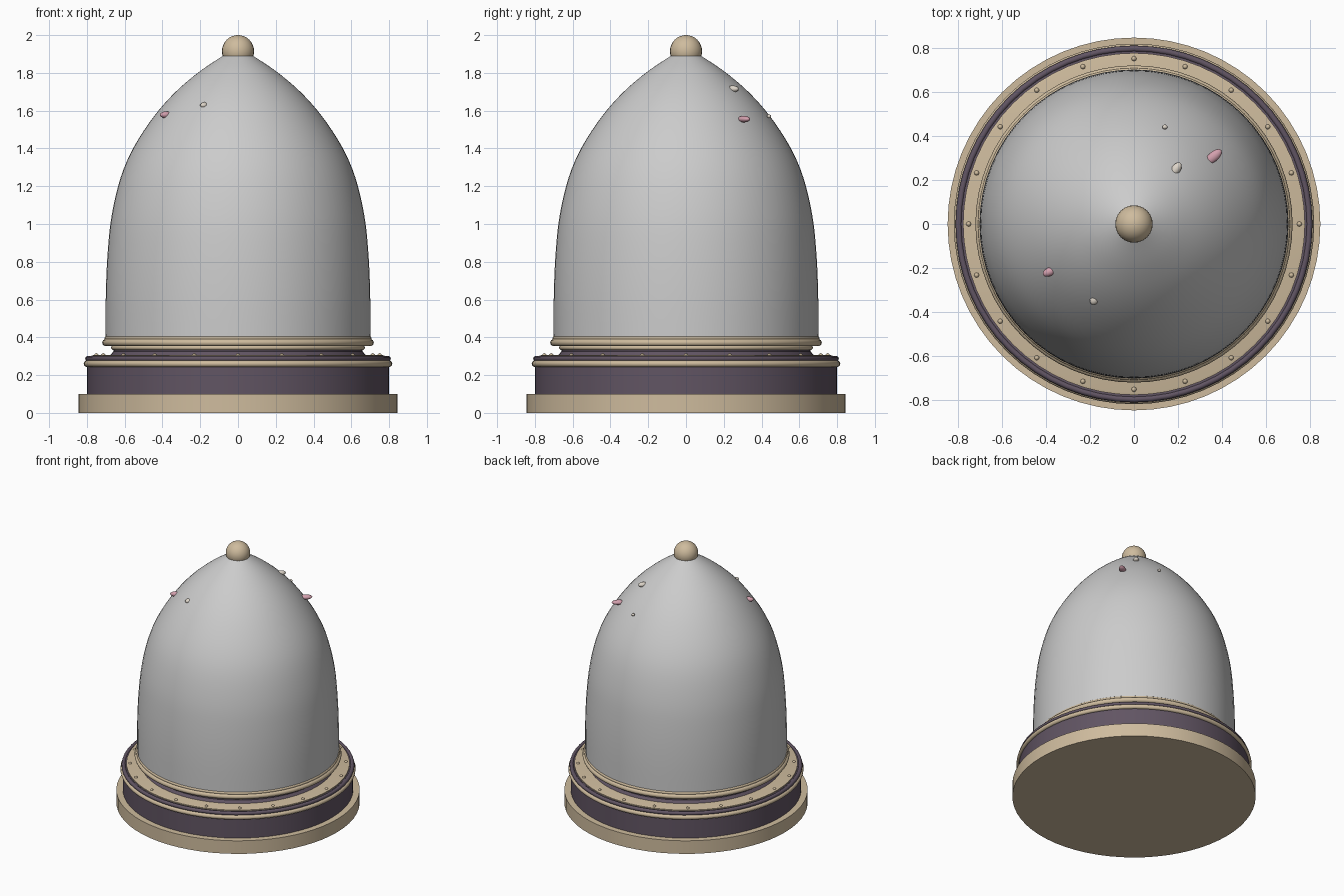
import bpy, math

if "Cube" in bpy.data.objects:
    bpy.data.objects.remove(bpy.data.objects["Cube"])

def mat(name, c):
    m = bpy.data.materials.new(name)
    m.diffuse_color = (*c, 1)
    m.use_nodes = True
    m.node_tree.nodes["Principled BSDF"].inputs["Base Color"].default_value = m.diffuse_color
    return m

CREAM = mat("cream", (0.62, 0.50, 0.34))
PLUM = mat("plum", (0.12, 0.09, 0.125))
PINK = mat("pink", (0.65, 0.35, 0.42))
IVORY = mat("ivory", (0.72, 0.66, 0.58))

def finish(o, name, m, angle=30):
    o.name = name
    if m:
        o.data.materials.append(m)
    bpy.ops.object.select_all(action='DESELECT')
    o.select_set(True)
    bpy.context.view_layer.objects.active = o
    if angle:
        bpy.ops.object.shade_smooth_by_angle(angle=math.radians(angle))
    return o

def lathe(name, prof, m=None, seg=64):
    """Spin an (r, z) profile about z and cap both ends."""
    n = len(prof)
    vs = [(r * math.cos(2 * math.pi * i / seg), r * math.sin(2 * math.pi * i / seg), z)
          for i in range(seg) for r, z in prof]
    fs = []
    for i in range(seg):
        a, b = i * n, (i + 1) % seg * n
        fs += [(a + k, b + k, b + k + 1, a + k + 1) for k in range(n - 1)]
    fs.append([i * n for i in reversed(range(seg))])
    fs.append([i * n + n - 1 for i in range(seg)])
    me = bpy.data.meshes.new(name)
    me.from_pydata(vs, [], fs)
    o = bpy.data.objects.new(name, me)
    bpy.context.collection.objects.link(o)
    return finish(o, name, m)

def ring(name, R, r, z, m):
    bpy.ops.mesh.primitive_torus_add(major_radius=R, minor_radius=r, location=(0, 0, z),
                                     major_segments=64, minor_segments=10)
    return finish(bpy.context.object, name, m, 60)

def ball(name, loc, scale, m, rot=(0, 0, 0), seg=12, rings=8):
    bpy.ops.mesh.primitive_uv_sphere_add(segments=seg, ring_count=rings, radius=1,
                                         location=loc, rotation=rot)
    o = bpy.context.object
    o.scale = scale
    return finish(o, name, m, 60)

def smooth(pts, steps=4):
    """Catmull-Rom through the points."""
    p = [pts[0]] + pts + [pts[-1]]
    out = []
    for i in range(1, len(p) - 2):
        for s in range(steps):
            t = s / steps
            out.append(tuple(0.5 * (2 * b + (c - a) * t + (2 * a - 5 * b + 4 * c - d) * t * t
                                    + (3 * b - a - 3 * c + d) * t ** 3)
                             for a, b, c, d in zip(*p[i - 1:i + 3])))
    return out + [pts[-1]]

# Stepped base
lathe("base_plinth", [(0.845, 0), (0.845, 0.10)], CREAM)
lathe("base_drum", [(0.80, 0.10), (0.80, 0.295)], PLUM)
ring("drum_lower_moulding", 0.80, 0.017, 0.26, CREAM)
ring("drum_upper_moulding", 0.795, 0.014, 0.287, PLUM)
lathe("base_top_plate", [(0.775, 0.28), (0.775, 0.303), (0.765, 0.306)], CREAM)
for i in range(20):
    a = i * math.pi / 10
    ball("rim_bead", (0.75 * math.cos(a), 0.75 * math.sin(a), 0.304), (0.012,) * 3, CREAM, seg=8, rings=6)

# Neck and collar under the dome
lathe("neck", [(0.68, 0.30), (0.66, 0.325), (0.66, 0.36)], PLUM)
ring("neck_ring", 0.66, 0.012, 0.345, CREAM)
ring("dome_lower_collar", 0.70, 0.019, 0.372, CREAM)
ring("dome_upper_collar", 0.695, 0.012, 0.395, CREAM)

# Pointed dome with knob
lathe("dome", smooth([(0.70, 0.36), (0.70, 0.62), (0.69, 0.85), (0.668, 1.05), (0.62, 1.25),
                      (0.55, 1.41), (0.445, 1.57), (0.33, 1.70), (0.20, 1.81), (0.08, 1.89)]))
ball("knob", (0, 0, 1.915), (0.085,) * 3, CREAM, seg=24, rings=16)

# Petals poking through the dome: position, half sizes, turn about z, material
for x, y, z, sx, sy, sz, rz, m in [
        (-0.38, -0.215, 1.578, 0.037, 0.020, 0.018, 25, PINK),
        (-0.178, -0.34, 1.628, 0.028, 0.021, 0.017, 60, IVORY),
        (0.19, 0.248, 1.715, 0.036, 0.021, 0.018, 55, IVORY),
        (0.36, 0.305, 1.555, 0.047, 0.023, 0.017, 40, PINK),
        (0.393, 0.147, 1.575, 0.014, 0.011, 0.011, 0, PINK),
        (0.14, 0.44, 1.57, 0.012, 0.011, 0.010, 0, IVORY)]:
    ball("petal", (x, y, z), (sx, sy, sz), m, (0, 0, math.radians(rz)))
